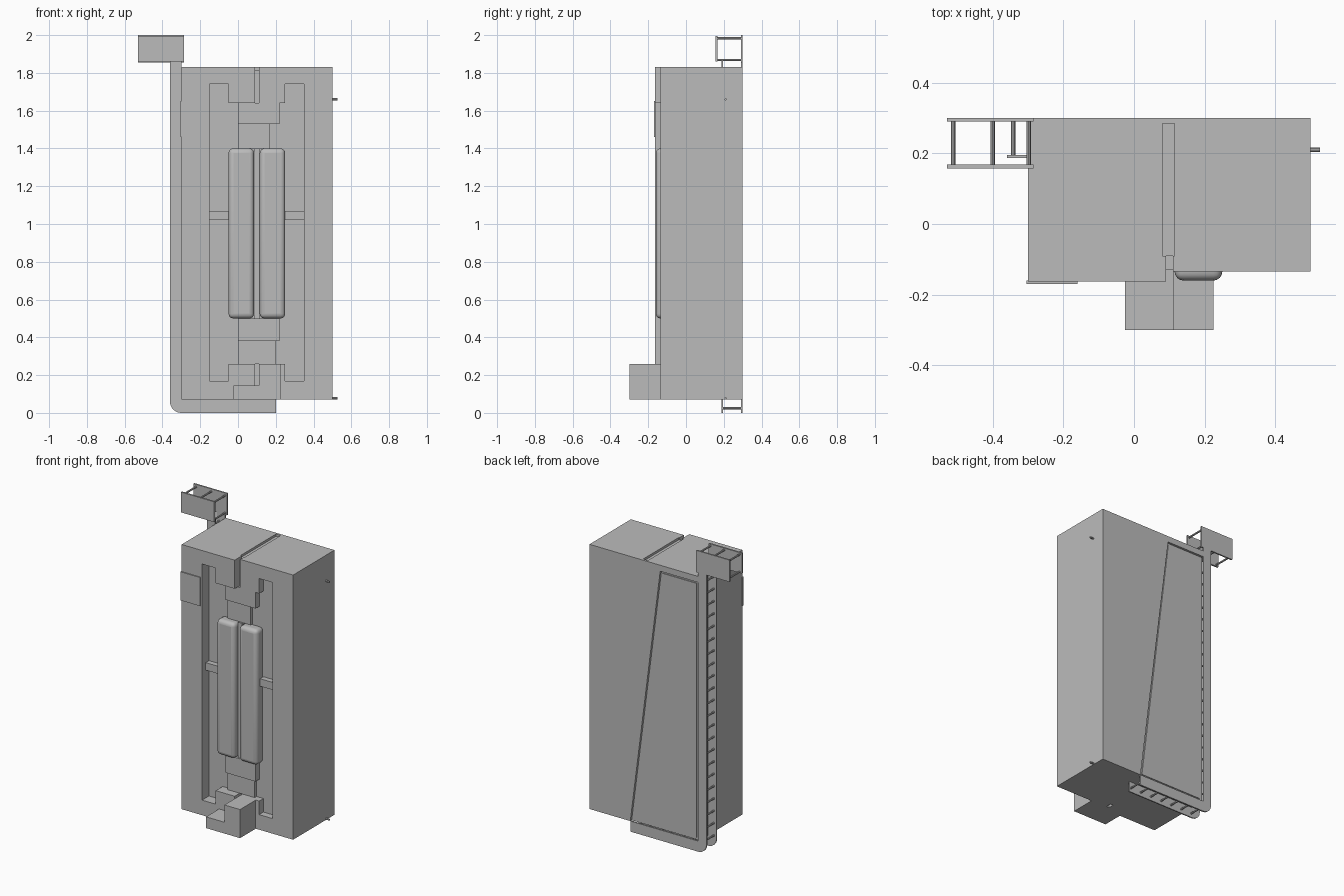
import bpy, bmesh, math
from mathutils import Vector

if "Cube" in bpy.data.objects:
    bpy.data.objects.remove(bpy.data.objects["Cube"], do_unlink=True)

grey = bpy.data.materials.new("plain grey")
grey.use_nodes = True
grey.diffuse_color = (0.5, 0.5, 0.5, 1)
grey.node_tree.nodes["Principled BSDF"].inputs["Base Color"].default_value = (0.5, 0.5, 0.5, 1)

MID = 0.1          # symmetry plane of the housing
TOP, BASE = 1.83, 0.07
FLOOR = -0.09      # bottom of the front recess


def finish(name, bm, bevel=0, smooth=False):
    bmesh.ops.recalc_face_normals(bm, faces=bm.faces[:])
    mesh = bpy.data.meshes.new(name)
    bm.to_mesh(mesh)
    bm.free()
    obj = bpy.data.objects.new(name, mesh)
    bpy.context.collection.objects.link(obj)
    mesh.materials.append(grey)
    if bevel:
        mod = obj.modifiers.new("rounding", "BEVEL")
        mod.width, mod.segments = bevel, 4
    if smooth:
        bpy.ops.object.select_all(action="DESELECT")
        obj.select_set(True)
        bpy.context.view_layer.objects.active = obj
        bpy.ops.object.shade_smooth_by_angle(angle=math.radians(35))
    return obj


def prism(name, outline, y0, y1, **kw):
    """Extrude an (x, z) outline from y0 to y1."""
    bm = bmesh.new()
    face = bm.faces.new([bm.verts.new((x, y0, z)) for x, z in outline])
    new = bmesh.ops.extrude_face_region(bm, geom=[face])["geom"]
    verts = [v for v in new if isinstance(v, bmesh.types.BMVert)]
    bmesh.ops.translate(bm, verts=verts, vec=(0, y1 - y0, 0))
    return finish(name, bm, **kw)


def box(name, x0, x1, y0, y1, z0, z1, **kw):
    return prism(name, [(x0, z0), (x1, z0), (x1, z1), (x0, z1)], y0, y1, **kw)


def rung(name, a, b, radius=0.006):
    a, b = Vector(a), Vector(b)
    bm = bmesh.new()
    bmesh.ops.create_cone(bm, cap_ends=True, segments=8, radius1=radius,
                          radius2=radius, depth=(b - a).length)
    rot = (b - a).to_track_quat("Z", "Y").to_matrix()
    bmesh.ops.rotate(bm, verts=bm.verts[:], matrix=rot)
    bmesh.ops.translate(bm, verts=bm.verts[:], vec=(a + b) / 2)
    return finish(name, bm, smooth=True)


def flip(outline):
    return [(2 * MID - x, z) for x, z in outline]


# Main housing, with a shallow centre groove on top
box("housing_core", -0.3, 0.5, FLOOR, 0.285, BASE, TOP - 0.015)
box("top_cover_right", -0.3, 0.08, FLOOR, 0.285, TOP - 0.015, TOP)
box("top_cover_left", 0.115, 0.5, FLOOR, 0.285, TOP - 0.015, TOP)

# Back skin around a slanted inset panel
prism("back_skin", [(0.5, BASE), (0.5, TOP), (-0.3, TOP), (-0.3, 1.79),
                    (-0.02, 1.79), (0.2, BASE)], 0.285, 0.3)
prism("back_panel", [(0.18, 0.085), (-0.03, 1.775), (-0.28, 1.775), (-0.28, 0.085)],
      0.285, 0.29)

# Front frame halves with tabs at the top and bottom
frame = [(-0.3, BASE), (0.09, BASE), (0.09, 0.26), (-0.05, 0.26), (-0.05, 0.17),
         (-0.15, 0.17), (-0.15, 1.74), (-0.05, 1.74), (-0.05, 1.64),
         (0.09, 1.64), (0.09, TOP), (-0.3, TOP)]
prism("front_frame_right", frame, -0.163, FLOOR)
prism("front_frame_left", flip(frame), -0.135, FLOOR)

# Paired bars and short crosspieces in the recess
for side, mirrored in (("right", False), ("left", True)):
    def span(x0, x1):
        return (2 * MID - x1, 2 * MID - x0) if mirrored else (x0, x1)
    box("front_bar_" + side, *span(-0.05, 0.085), -0.16, -0.08, 0.5, 1.4,
        bevel=0.025, smooth=True)
    box("crosspiece_" + side, *span(-0.15, -0.05), -0.125, FLOOR, 1.02, 1.07)
box("bar_spine", 0.085, 0.115, -0.12, FLOOR, 0.5, 1.4)

# Stepped brackets above and below the bars
box("upper_bracket", 0.0, 0.22, -0.13, FLOOR, 1.53, 1.64)
box("upper_neck", 0.0, 0.17, -0.11, FLOOR, 1.4, 1.53)
box("lower_bracket", 0.0, 0.22, -0.13, FLOOR, 0.38, 0.5)
box("lower_neck", 0.0, 0.2, -0.11, FLOOR, 0.26, 0.38)

# Projecting foot block, low on one half
box("foot_low", -0.025, 0.11, -0.3, -0.13, BASE, 0.145)
box("foot_high", 0.11, 0.225, -0.3, -0.13, BASE, 0.26)

# Front plate near the upper corner
box("corner_plate", -0.305, -0.16, -0.17, -0.16, 1.46, 1.65)

# Pair of L-shaped rails with a rounded outer corner
R = 0.06
arc = [(-0.3 - R * math.sin(a), R - R * math.cos(a))
       for a in [i * math.pi / 16 for i in range(9)]]
rail = [(0.2, BASE), (0.2, 0)] + arc + [(-0.36, 1.87), (-0.3, 1.87), (-0.3, BASE)]
prism("rail_back", rail, 0.29, 0.3)
prism("rail_front", rail, 0.187, 0.195)

# Rungs between the rails
for i in range(22):
    z = 0.08 + i * 0.082
    rung("side_rung", (-0.342, 0.19, z), (-0.342, 0.295, z))
for i in range(7):
    x = -0.29 + i * 0.08
    rung("bottom_rung", (x, 0.19, 0.025), (x, 0.295, 0.025))

# Head at the top of the rails: two plates joined by rungs
box("head_back_plate", -0.53, -0.285, 0.29, 0.3, 1.855, 2.0)
box("head_front_plate", -0.53, -0.285, 0.157, 0.168, 1.86, 1.995)
for x in (-0.512, -0.4, -0.298):
    for z in (1.868, 1.983):
        rung("head_rung", (x, 0.165, z), (x, 0.295, z))

# Side pins
for z in (0.078, 1.66):
    rung("side_pin", (0.49, 0.21, z), (0.527, 0.21, z))
